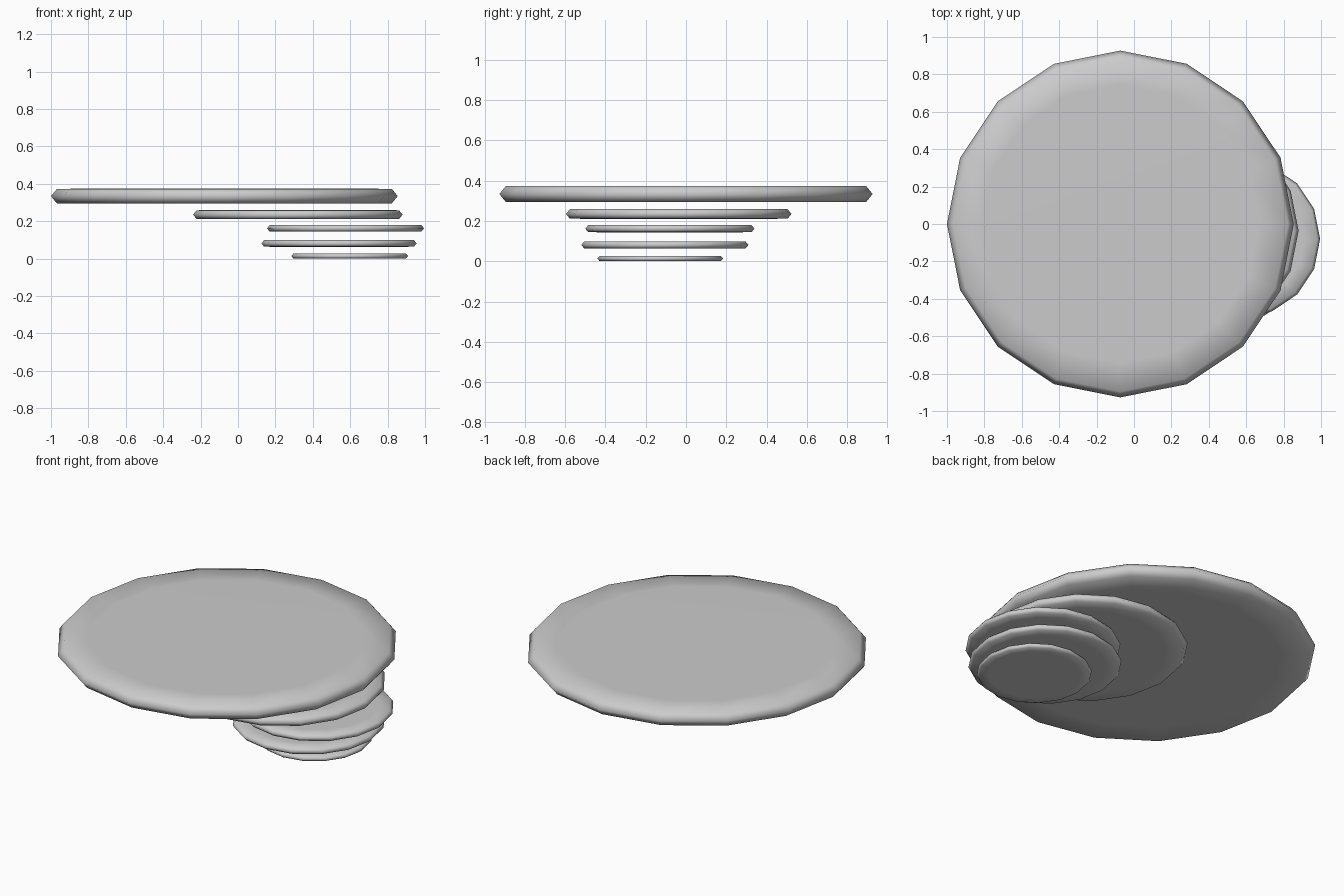
import bpy, bmesh
from math import cos, sin, pi

if "Cube" in bpy.data.objects:
    bpy.data.objects.remove(bpy.data.objects["Cube"])

SIDES = 16
# Cross-section of a disc: (radius factor, height factor from -1 to 1)
PROFILE = [(0.80, -1), (0.966, -0.96), (1.0, 0), (0.966, 0.96), (0.80, 1)]


def disc(name, x, y, z, radius):
    """Thin 16-sided disc with a pointed, softly shaded rim."""
    half = radius * 0.0435
    bm = bmesh.new()
    rings = [[bm.verts.new((radius * r * cos(2 * pi * i / SIDES),
                            radius * r * sin(2 * pi * i / SIDES), half * h))
              for i in range(SIDES)] for r, h in PROFILE]
    for lower, upper in zip(rings, rings[1:]):
        for i in range(SIDES):
            j = (i + 1) % SIDES
            bm.faces.new((lower[i], lower[j], upper[j], upper[i]))
    # flat underside and top
    bm.faces.new(rings[0][::-1])
    bm.faces.new(rings[-1])
    for f in bm.faces:
        f.smooth = True
    mesh = bpy.data.meshes.new(name)
    bm.to_mesh(mesh)
    bm.free()
    obj = bpy.data.objects.new(name, mesh)
    obj.location = (x, y, z)
    bpy.context.collection.objects.link(obj)


# Floating stack, lowest disc first
disc("bottom_disc", 0.597, -0.128, 0.0136, 0.312)
disc("lower_disc", 0.54, -0.105, 0.081, 0.415)
disc("middle_disc", 0.575, -0.08, 0.162, 0.42)
disc("upper_disc", 0.32, -0.036, 0.235, 0.56)
disc("top_disc", -0.073, 0.0, 0.334, 0.927)
